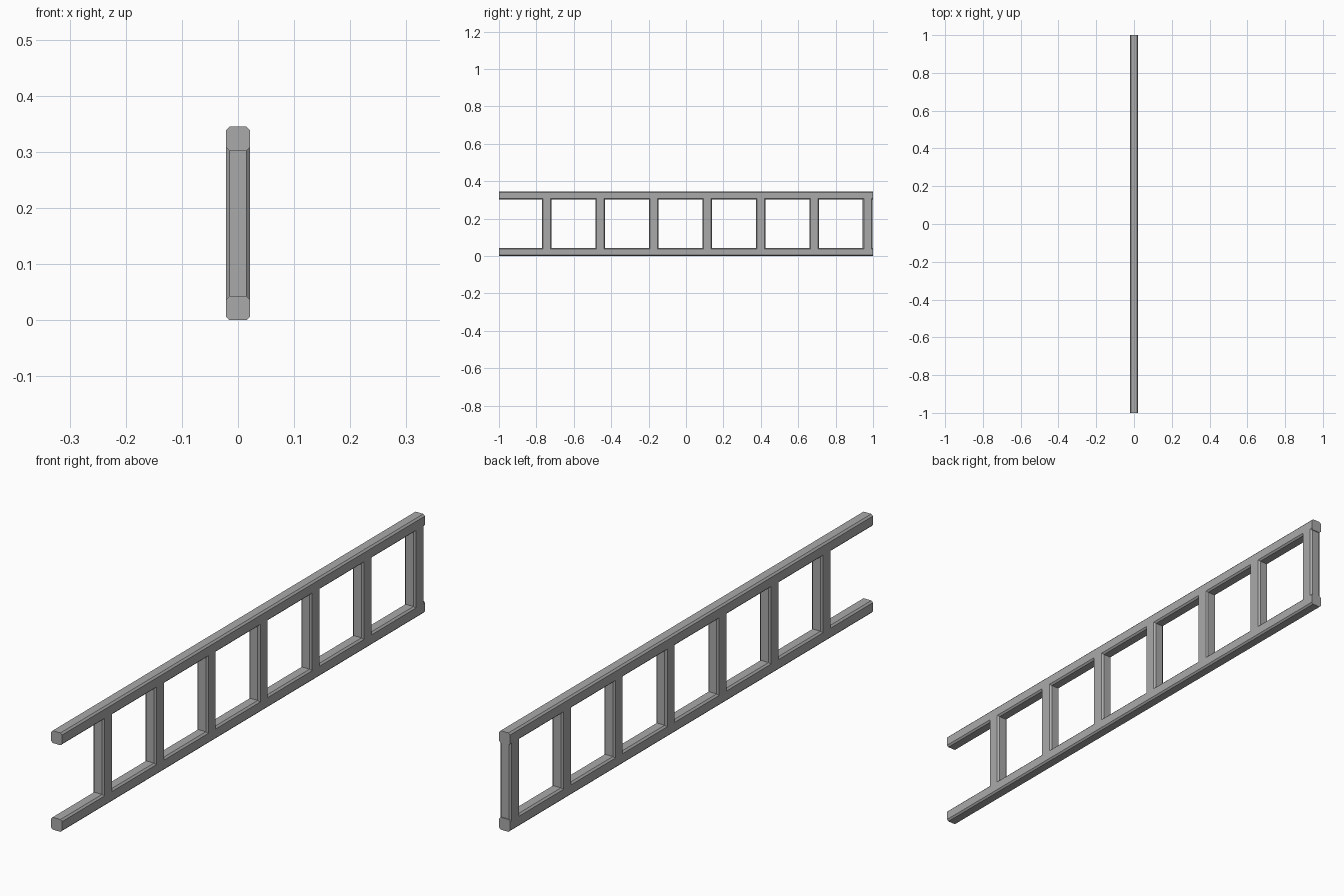
import bpy

cube = bpy.data.objects.get("Cube")
if cube:
    bpy.data.objects.remove(cube, do_unlink=True)

grey = bpy.data.materials.new("grey metal")
grey.use_nodes = True
colour = (0.4, 0.4, 0.4, 1)
grey.diffuse_color = colour
grey.node_tree.nodes["Principled BSDF"].inputs["Base Color"].default_value = colour

HALF_X = 0.021
CHAMFER = 0.006
RAIL = 0.043
HEIGHT = 0.345


def chamfered(a, b):
    """Octagonal outline of a bar with half sizes a and b."""
    c = CHAMFER
    return [(a, b - c), (a - c, b), (c - a, b), (-a, b - c),
            (-a, c - b), (c - a, -b), (a - c, -b), (a, c - b)]


def bar(name, outline, place, start, end):
    """Sweep an outline between two positions along one axis."""
    n = len(outline)
    verts = [place(u, v, w) for w in (start, end) for u, v in outline]
    faces = [tuple(range(n)), tuple(range(n, 2 * n))]
    faces += [(i, (i + 1) % n, n + (i + 1) % n, n + i) for i in range(n)]
    mesh = bpy.data.meshes.new(name)
    mesh.from_pydata(verts, [], faces)
    mesh.materials.append(grey)
    obj = bpy.data.objects.new(name, mesh)
    bpy.context.collection.objects.link(obj)
    # Make the normals point outwards
    import bmesh
    bm = bmesh.new()
    bm.from_mesh(mesh)
    bmesh.ops.recalc_face_normals(bm, faces=bm.faces)
    bm.to_mesh(mesh)
    bm.free()


# Long rails, bottom and top
for name, z in (("bottom_rail", RAIL / 2), ("top_rail", HEIGHT - RAIL / 2)):
    bar(name, chamfered(HALF_X, RAIL / 2), lambda u, v, w: (u, w, z + v), -1, 1)

# Evenly spaced rungs, meeting the flat sides of the rails
for i in range(7):
    y = -0.745 + i * 0.286
    bar(f"rung_{i + 1}", chamfered(HALF_X, 0.026), lambda u, v, w: (u, y + v, w),
        RAIL - CHAMFER, HEIGHT - RAIL + CHAMFER)
